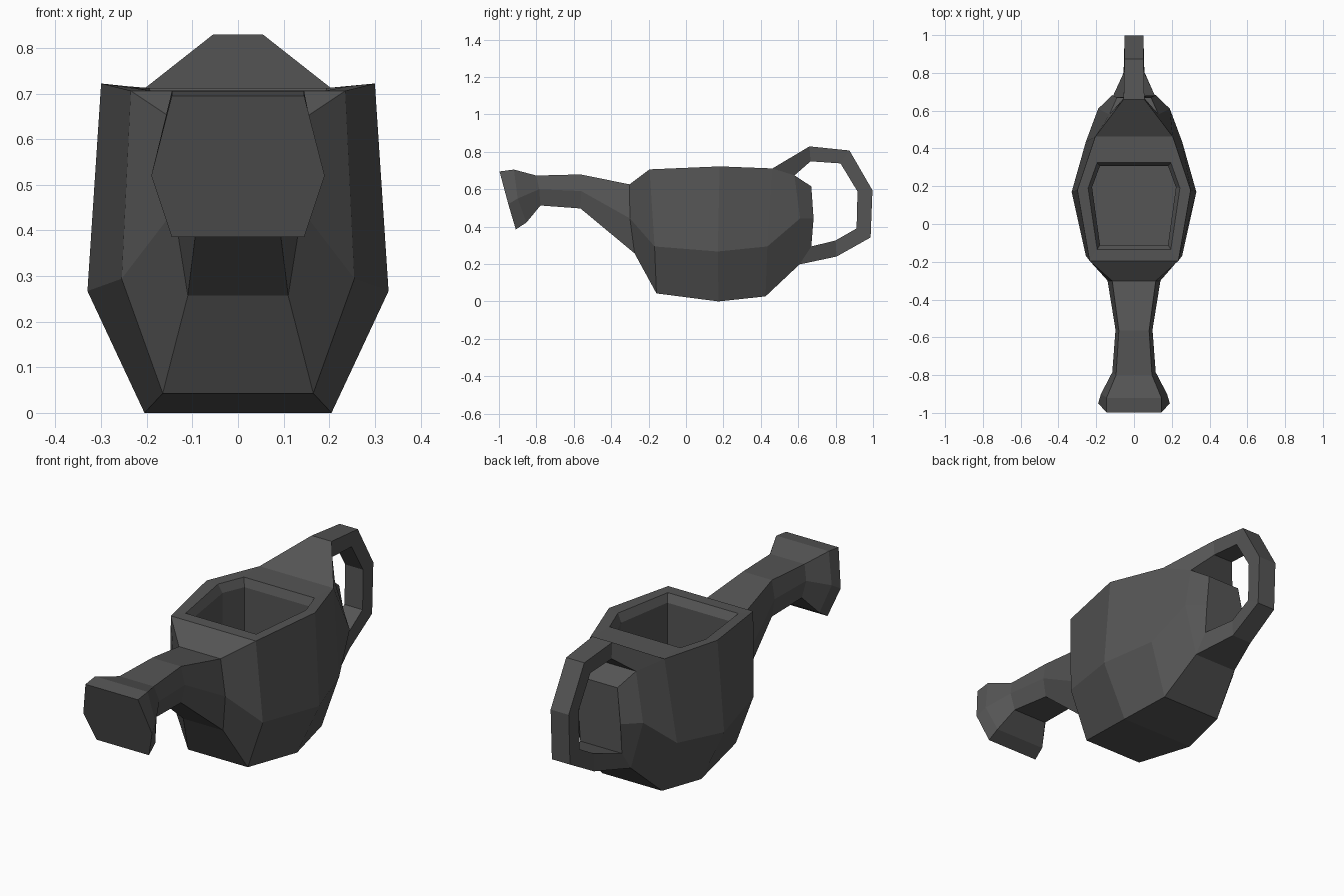
import bpy, bmesh

if "Cube" in bpy.data.objects:
    bpy.data.objects.remove(bpy.data.objects["Cube"])

bm = bmesh.new()


def ring(half):
    """Mirror a half cross-section (x, y, z) into a closed ring."""
    pts = half + [(-x, y, z) for x, y, z in reversed(half)]
    return [bm.verts.new(p) for p in pts]


def loft(halves, skip=(), cap_start=False, cap_end=False):
    """Bridge mirrored rings; skip holds (segment, side) pairs left open."""
    rings = [ring(h) for h in halves]
    n = len(rings[0])
    for s, (a, b) in enumerate(zip(rings, rings[1:])):
        for i in range(n):
            if (s, i) not in skip:
                j = (i + 1) % n
                bm.faces.new((a[i], a[j], b[j], b[i]))
    if cap_start:
        bm.faces.new(rings[0])
    if cap_end:
        bm.faces.new(rings[-1])


# Rose, spout and body: top, middle and bottom corner of each section
rim = [(.235, -.195, .706), (.30, .18, .722), (.205, .4625, .711)]
back_top, back_low = (.13, .58, .674), (.12, .607, .198)
cap_low = (.115, .67, .294)
sections = [
    [(.145, -.997, .695), (.19, -.95, .52), (.145, -.91, .385)],
    [(.145, -.92, .705), (.175, -.90, .55), (.14, -.853, .422)],
    [(.095, -.80, .673), (.115, -.785, .60), (.095, -.778, .513)],
    [(.08, -.564, .679), (.098, -.56, .59), (.08, -.564, .497)],
    [(.115, -.302, .626), (.14, -.30, .444), (.11, -.275, .257)],
    [rim[0], (.255, -.168, .294), (.165, -.158, .043)],
    [rim[1], (.33, .17, .267), (.205, .174, 0)],
    [rim[2], (.255, .435, .294), (.165, .425, .027)],
    [back_top, (.19, .61, .444), back_low],
    [(.09, .67, .615), (.115, .682, .444), cap_low],
]
# Left open: filling hole (two segments) and both handle roots
loft(sections, skip={(5, 5), (6, 5), (7, 5), (8, 2)},
     cap_start=True, cap_end=True)

# Rim, lip and inside of the filling hole
lip = [(.195, -.135, .707), (.243, .19, .716), (.195, .325, .712)]
inner = [(.18, -.11, .67), (.222, .195, .675), (.18, .308, .672)]
loft([rim, lip, inner, [(x, y, .30) for x, y, z in inner]], cap_end=True)

# Handle: half width, outer (y, z), inner (y, z)
path = [
    (.055, (.66, .829), (.666, .749)),
    (.05, (.874, .807), (.826, .738)),
    (.05, (.997, .594), (.917, .588)),
    (.05, (.987, .342), (.912, .39)),
    (.055, (.805, .24), (.80, .326)),
]
loft([[rim[2], back_top]]
     + [[(w, *o), (w, *i)] for w, o, i in path]
     + [[back_low, cap_low]])

# Weld the parts into one closed shell
bmesh.ops.remove_doubles(bm, verts=bm.verts, dist=.0005)
bmesh.ops.recalc_face_normals(bm, faces=bm.faces)
mesh = bpy.data.meshes.new("watering_can")
bm.to_mesh(mesh)
bm.free()
can = bpy.data.objects.new("watering_can", mesh)
bpy.context.collection.objects.link(can)

# Dark grey finish
mat = bpy.data.materials.new("dark_grey")
mat.diffuse_color = (.09, .09, .09, 1)
mat.use_nodes = True
mat.node_tree.nodes["Principled BSDF"].inputs["Base Color"].default_value = mat.diffuse_color
mesh.materials.append(mat)
